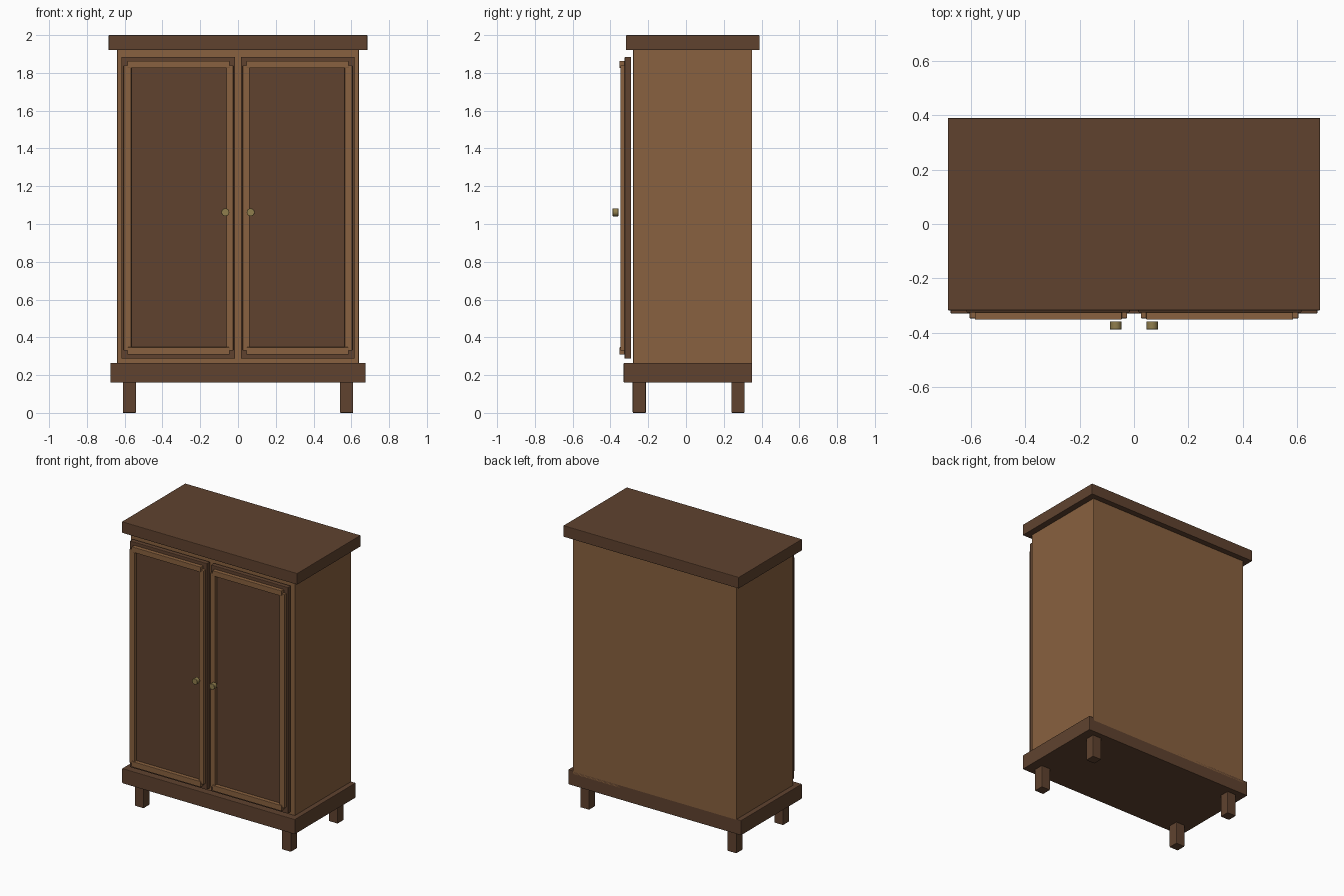
import bpy, math

if "Cube" in bpy.data.objects:
    bpy.data.objects.remove(bpy.data.objects["Cube"])


def material(name, rgb):
    m = bpy.data.materials.new(name)
    m.diffuse_color = (*rgb, 1)
    m.use_nodes = True
    m.node_tree.nodes["Principled BSDF"].inputs["Base Color"].default_value = m.diffuse_color
    return m


LIGHT = material("light_wood", (0.25, 0.12, 0.05))
DARK = material("dark_wood", (0.115, 0.055, 0.028))
BRASS = material("brass", (0.28, 0.21, 0.075))


def finish(ob, name, mat, bevel):
    ob.name = name
    ob.data.materials.append(mat)
    if bevel:
        mod = ob.modifiers.new("soft_edges", "BEVEL")
        mod.width, mod.segments = bevel, 2
    return ob


def box(name, xs, ys, zs, mat, bevel=0.004):
    """Box spanning the given (min, max) range on each axis."""
    spans = (xs, ys, zs)
    bpy.ops.mesh.primitive_cube_add(size=1, location=[sum(s) / 2 for s in spans])
    ob = bpy.context.object
    ob.scale = [s[1] - s[0] for s in spans]
    bpy.ops.object.transform_apply(location=False, rotation=False, scale=True)
    return finish(ob, name, mat, bevel)


def span(side, a, b):
    return tuple(sorted((side * a, side * b)))


# Carcass, plinth and cornice
box("cabinet_body", (-0.64, 0.64), (-0.28, 0.35), (0.24, 1.94), LIGHT)
box("plinth", (-0.675, 0.675), (-0.33, 0.35), (0.16, 0.265), DARK)
box("cornice_top", (-0.685, 0.685), (-0.318, 0.39), (1.92, 2.0), DARK)

for side, label in ((-1, "left"), (1, "right")):
    # Feet
    box(f"{label}_front_foot", span(side, 0.54, 0.61), (-0.282, -0.212), (0, 0.165), DARK)
    box(f"{label}_back_foot", span(side, 0.54, 0.61), (0.24, 0.31), (0, 0.165), DARK)

    # Door slab
    box(f"{label}_door", span(side, 0.015, 0.617), (-0.325, -0.29), (0.287, 1.885), DARK)

    # Raised door moulding
    for part, xs in (("inner", (0.025, 0.062)), ("outer", (0.565, 0.605))):
        box(f"{label}_door_{part}_stile", span(side, *xs), (-0.347, -0.32), (0.33, 1.84), LIGHT, 0.003)
    for part, zs in (("bottom", (0.308, 0.348)), ("top", (1.825, 1.863))):
        box(f"{label}_door_{part}_rail", span(side, 0.045, 0.585), (-0.352, -0.32), zs, LIGHT, 0.003)

    # Round knob
    bpy.ops.mesh.primitive_cylinder_add(vertices=16, radius=0.021, depth=0.03,
                                        location=(side * 0.067, -0.373, 1.062),
                                        rotation=(math.pi / 2, 0, 0))
    finish(bpy.context.object, f"{label}_knob", BRASS, 0.002)
    bpy.ops.object.shade_smooth_by_angle()
